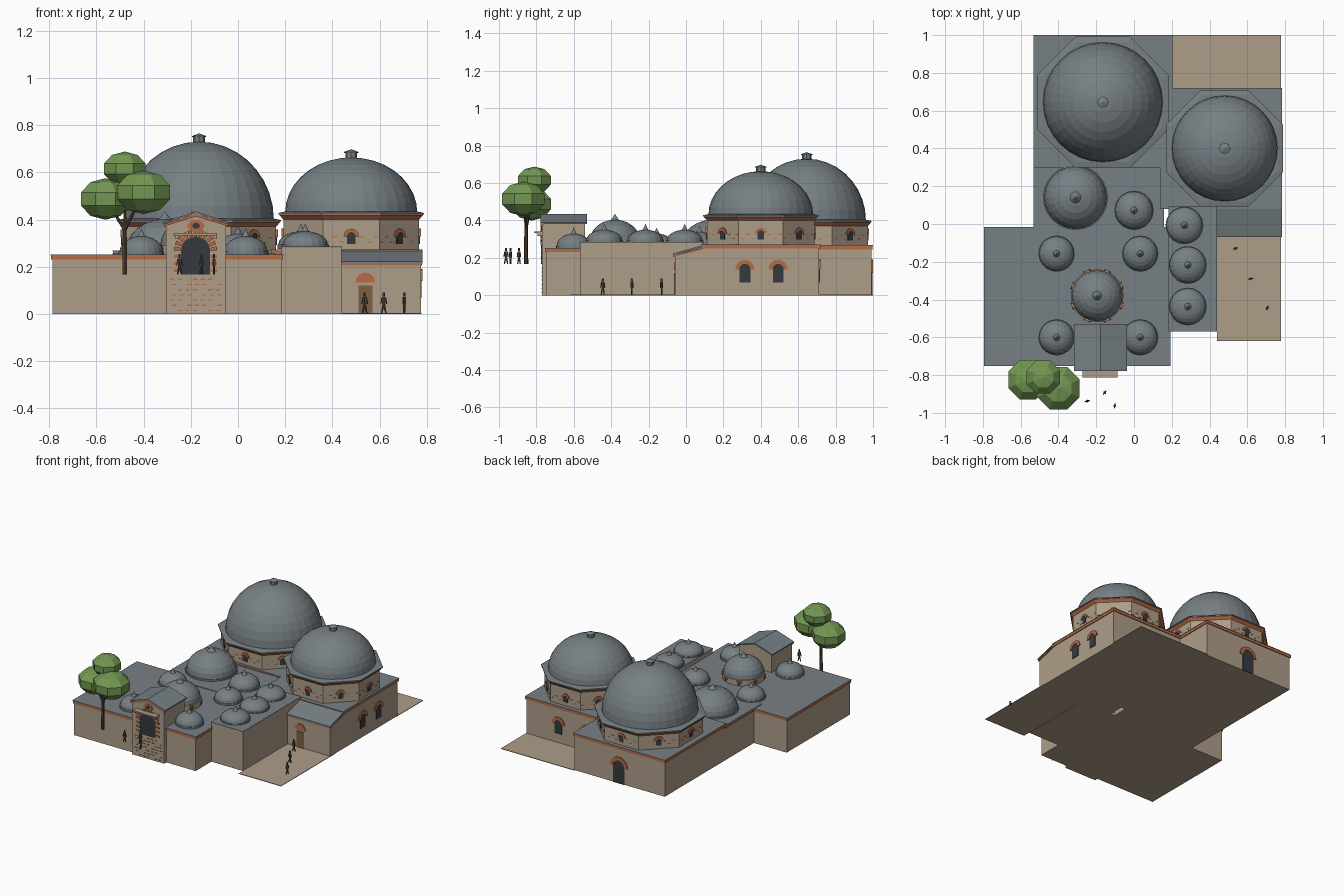
import bpy, bmesh, math
from math import pi, cos, sin
from mathutils import Vector, Matrix

if "Cube" in bpy.data.objects:
    bpy.data.objects.remove(bpy.data.objects["Cube"])


def mat(name, r, g, b):
    m = bpy.data.materials.new(name)
    m.diffuse_color = (r, g, b, 1)
    m.use_nodes = True
    m.node_tree.nodes["Principled BSDF"].inputs["Base Color"].default_value = m.diffuse_color
    return m


STONE = mat("tan stone", 0.42, 0.34, 0.25)
LEAD = mat("grey lead", 0.185, 0.215, 0.23)
BRICK = mat("orange brick", 0.47, 0.145, 0.06)
DARK = mat("dark opening", 0.035, 0.042, 0.05)
WOOD = mat("brown door", 0.2, 0.115, 0.06)
BARK = mat("bark", 0.085, 0.05, 0.03)
LEAF = mat("leaf green", 0.17, 0.31, 0.085)
CLOTH = mat("dark cloth", 0.09, 0.075, 0.06)


def add(name, bm, material, matrix=None):
    if matrix:
        bm.transform(matrix)
    bmesh.ops.recalc_face_normals(bm, faces=bm.faces)
    me = bpy.data.meshes.new(name)
    bm.to_mesh(me)
    bm.free()
    me.materials.append(material)
    ob = bpy.data.objects.new(name, me)
    bpy.context.collection.objects.link(ob)
    return ob


def box(name, x0, x1, y0, y1, z0, z1, material, matrix=None):
    bm = bmesh.new()
    bmesh.ops.create_cube(bm, size=1)
    for v in bm.verts:
        v.co = ((x0 + x1) / 2 + v.co.x * (x1 - x0), (y0 + y1) / 2 + v.co.y * (y1 - y0),
                (z0 + z1) / 2 + v.co.z * (z1 - z0))
    return add(name, bm, material, matrix)


def prism(name, pts, y0, y1, material, matrix=None):
    """Outline in x, z pushed from y0 to y1."""
    bm = bmesh.new()
    f = bm.faces.new([bm.verts.new((x, y0, z)) for x, z in pts])
    r = bmesh.ops.extrude_face_region(bm, geom=[f])
    bmesh.ops.translate(bm, vec=(0, y1 - y0, 0), verts=[v for v in r["geom"] if isinstance(v, bmesh.types.BMVert)])
    return add(name, bm, material, matrix)


def lathe(name, profile, x, y, n, material, turn=0.0):
    """Spin (radius, z) points about a vertical axis at x, y."""
    bm = bmesh.new()
    rings = []
    for r, z in profile:
        k = 1 if r < 1e-5 else n
        rings.append([bm.verts.new((x + r * cos(turn + 2 * pi * i / n), y + r * sin(turn + 2 * pi * i / n), z))
                      for i in range(k)])
    for a, b in zip(rings, rings[1:]):
        for i in range(n):
            q = [a[i % len(a)], a[(i + 1) % len(a)], b[(i + 1) % len(b)], b[i % len(b)]]
            bm.faces.new(list(dict.fromkeys(q)))
    if len(rings[0]) > 1:
        bm.faces.new(rings[0])
    if len(rings[-1]) > 1:
        bm.faces.new(rings[-1])
    return add(name, bm, material)


def rod(name, a, b, r0, r1, material, n=6):
    a, b = Vector(a), Vector(b)
    bm = bmesh.new()
    bmesh.ops.create_cone(bm, cap_ends=True, segments=n, radius1=r0, radius2=r1, depth=(b - a).length)
    q = (b - a).to_track_quat('Z', 'Y').to_matrix().to_4x4()
    return add(name, bm, material, Matrix.Translation((a + b) / 2) @ q)


def wall(x, y, z, angle):
    """Frame on a wall: local -y points out; angle 0 faces the front."""
    return Matrix.Translation((x, y, z)) @ Matrix.Rotation(angle, 4, 'Z')


def arch(name, m, w, h, ring, stones=1, panel=DARK):
    """Round-topped panel with a brick arch over it."""
    r = w / 2
    arc = [(r * cos(pi * i / 10), h - r + r * sin(pi * i / 10)) for i in range(11)]
    prism(name + "_panel", [(-r, 0)] + [(r, 0)] + arc, -0.004, 0.002, panel, m)
    gap = 0.0 if stones == 1 else 0.35 * pi / stones
    for s in range(stones):
        a0, a1 = pi * s / stones + gap / 2, pi * (s + 1) / stones - gap / 2
        k = 10 if stones == 1 else 2
        ang = [a0 + (a1 - a0) * i / k for i in range(k + 1)]
        pts = [(rad * cos(a), h - r + rad * sin(a)) for rad, seq in ((r, ang), (r + ring, ang[::-1])) for a in seq]
        prism(name + "_brick_arch", pts, -0.007, 0.002, BRICK, m)


def block(name, x0, x1, y0, y1, h, cornice=True):
    t = 0.018 if cornice else 0.0
    box(name + "_walls", x0, x1, y0, y1, 0, h - t - 0.004, STONE)
    if cornice:
        o = 0.006
        box(name + "_cornice", x0 - o, x1 + o, y0 - o, y1 + o, h - t - 0.004, h - 0.004, BRICK)
    o = 0.008 if cornice else 0.002
    box(name + "_roof", x0 - o, x1 + o, y0 - o, y1 + o, h - 0.004, h, LEAD)


# Building blocks
block("left_hall", -0.787, 0.184, -0.745, -0.025, 0.252)
block("middle_hall", -0.525, 0.15, -0.1, 0.31, 0.256)
block("side_hall", 0.184, 0.438, -0.567, 0.09, 0.286, False)
block("back_hall", -0.525, 0.195, 0.308, 0.992, 0.268)
block("right_hall", 0.145, 0.775, 0.088, 0.712, 0.272)

# Paved yards
box("front_yard", 0.44, 0.778, -0.62, 0.0, 0, 0.004, STONE)
box("back_yard", 0.195, 0.778, 0.7, 1.0, 0, 0.004, STONE)

# Lean-to entrance beside the right hall (profile in y, z turned to face x)
turn = Matrix.Rotation(pi / 2, 4, 'Z')
prism("lean_to_walls", [(-0.06, 0), (0.1, 0), (0.1, 0.255), (-0.06, 0.21)], -0.775, -0.43, STONE, turn)
prism("lean_to_cornice", [(-0.066, 0.205), (0.1, 0.248), (0.1, 0.256), (-0.066, 0.214)], -0.781, -0.43, BRICK, turn)
prism("lean_to_roof", [(-0.07, 0.213), (0.09, 0.258), (0.09, 0.268), (-0.07, 0.223)], -0.783, -0.435, LEAD, turn)
m = wall(0.54, -0.06, 0, 0)
box("lean_to_door", -0.03, 0.03, -0.004, 0.002, 0, 0.12, WOOD, m)
prism("lean_to_door_arch", [(0.042 * cos(pi * i / 8), 0.133 + 0.042 * sin(pi * i / 8)) for i in range(9)],
      -0.005, 0.002, BRICK, m)


# Great domes on octagonal drums
def great_dome(name, x, y, apothem, z0, z1, r, top):
    c = 1 / cos(pi / 8)
    body, rim = (apothem - 0.02), apothem
    lathe(name + "_drum", [(body * c, z0), (body * c, z1 - 0.03)], x, y, 8, STONE, pi / 8)
    lathe(name + "_drum_cornice", [(body * c, z1 - 0.03), ((rim - 0.004) * c, z1 - 0.012),
                                   ((rim - 0.004) * c, z1 - 0.008)], x, y, 8, BRICK, pi / 8)
    lathe(name + "_drum_roof", [(rim * c, z1 - 0.008), (rim * c, z1 - 0.002), (r * c, z1 + 0.004)], x, y, 8, LEAD, pi / 8)
    lathe(name, [(r * cos(pi / 2 * i / 9), z1 + (top - z1) * sin(pi / 2 * i / 9)) for i in range(10)], x, y, 32, LEAD)
    lathe(name + "_lantern", [(0.025, top - 0.01), (0.025, top + 0.02), (0.03, top + 0.02), (0.03, top + 0.024),
                              (0, top + 0.035)], x, y, 8, LEAD)
    for k in range(8):
        a = k * pi / 4
        wm = wall(x + body * sin(a), y - body * cos(a), z0 + 0.025, a)
        arch(name + "_drum_window", wm, 0.036, 0.05, 0.014)
        # scattered brick courses
        for j in range(6):
            u = (-0.1, -0.07, -0.04, 0.045, 0.075, 0.105)[j]
            box(name + "_drum_brick", u - 0.009, u + 0.009, -0.002, 0.002, 0.006 + 0.02 * (j % 2), 0.01 + 0.02 * (j % 2),
                BRICK, wm)


great_dome("big_dome", -0.165, 0.645, 0.347, 0.268, 0.4, 0.317, 0.73)
great_dome("second_dome", 0.48, 0.4, 0.308, 0.272, 0.43, 0.28, 0.663)


# Small domes with pointed finials
def small_dome(x, y, r, z, base, h, n=20):
    lathe("small_dome_base", [(r, z - 0.01), (r, z + base)], x, y, n, STONE if base > 0.02 else LEAD)
    t = z + base + h
    lathe("small_dome", [(r * 0.96 * cos(pi / 2 * i / 6), z + base + h * sin(pi / 2 * i / 6)) for i in range(7)],
          x, y, n, LEAD)
    f = 0.17 * r + 0.006
    lathe("small_dome_finial", [(f, t - 0.008), (f * 0.5, t + 0.008), (0, t + 0.032)], x, y, 10, LEAD)


small_dome(-0.31, 0.14, 0.172, 0.256, 0.012, 0.135, 24)
small_dome(-0.195, -0.38, 0.14, 0.252, 0.04, 0.112, 24)
small_dome(0.0, 0.072, 0.104, 0.256, 0.012, 0.072)
for x, y in ((-0.41, -0.157), (0.033, -0.157), (-0.41, -0.6), (0.033, -0.6)):
    small_dome(x, y, 0.096, 0.252, 0.012, 0.066)
for x, y in ((0.267, -0.007), (0.285, -0.217), (0.285, -0.437)):
    small_dome(x, y, 0.1, 0.286, 0.008, 0.056)
for k in range(8):
    a = k * pi / 4 + pi / 8
    arch("middle_dome_window", wall(-0.195 + 0.138 * sin(a), -0.38 - 0.138 * cos(a), 0.256, a), 0.02, 0.026, 0.008)

# Entrance portal with a gable roof
PX, PY = -0.178, -0.77
prism("portal_walls", [(PX - 0.128, 0), (PX + 0.128, 0), (PX + 0.128, 0.385), (PX, 0.425), (PX - 0.128, 0.385)],
      PY, -0.54, STONE)
for s in (-1, 1):
    prism("portal_roof", [(PX, 0.425), (PX + s * 0.14, 0.381), (PX + s * 0.14, 0.389), (PX, 0.434)], PY - 0.008, -0.53, LEAD)
    prism("portal_gable_trim", [(PX, 0.413), (PX + s * 0.136, 0.371), (PX + s * 0.136, 0.381), (PX, 0.425)],
          PY - 0.007, PY + 0.01, BRICK)
    box("portal_hood_bracket", PX + s * 0.08 - 0.006, PX + s * 0.08 + 0.006, PY - 0.025, PY, 0.318, 0.332, STONE)
front = wall(PX - 0.002, PY, 0.167, 0)
arch("portal_door", front, 0.124, 0.16, 0.03, 11)
for s in (-1, 1):
    for j in range(3):
        z = 0.01 + j * 0.03
        box("portal_jamb_brick", s * 0.078 - 0.014, s * 0.078 + 0.014, -0.005, 0.002, z, z + 0.013, BRICK, front)
box("portal_hood", PX - 0.095, PX + 0.09, PY - 0.042, PY, 0.332, 0.342, STONE)
for nm, a, b, d, c in (("surround", 0.036, 0.024, 0.005, BRICK), ("opening", 0.016, 0.012, 0.007, DARK)):
    prism("portal_oculus_" + nm, [(PX + a * cos(pi * i / 8), 0.373 + b * sin(pi * i / 8)) for i in range(16)],
          PY - d, PY + 0.002, c)
for row in range(7):
    for j in range(7):
        if (row * 3 + j * 5) % 4:
            u = PX - 0.1 + j * 0.032 + 0.008 * (row % 2)
            z = 0.012 + row * 0.022
            box("portal_brick", u - 0.009, u + 0.009, PY - 0.003, PY + 0.002, z, z + 0.005, BRICK)

# Wall windows and rear doorway
for y in (0.315, 0.493):
    arch("right_window", wall(0.775, y, 0.068, pi / 2), 0.058, 0.1, 0.022)
for x in (0.52, 0.3):
    arch("rear_window", wall(x, 0.712, 0.068, pi), 0.058, 0.1, 0.022)
arch("rear_door", wall(-0.16, 0.992, 0.0, pi), 0.09, 0.165, 0.025)

# Tree
trunk = Vector((-0.48, -0.855, 0.167))
fork = trunk + Vector((0, 0, 0.2))
rod("tree_trunk", trunk, fork, 0.012, 0.009, BARK)
for c, r, rz in (((-0.48, -0.81, 0.615), 0.1, 0.073), ((-0.562, -0.825, 0.487), 0.118, 0.088),
                 ((-0.4, -0.87, 0.515), 0.128, 0.092)):
    rod("tree_branch", fork - Vector((0, 0, 0.01)), c, 0.008, 0.004, BARK)
    bm = bmesh.new()
    bmesh.ops.create_uvsphere(bm, u_segments=8, v_segments=5, radius=1)
    add("tree_crown", bm, LEAF, Matrix.Translation(c) @ Matrix.Diagonal((r, r, rz, 1)) @ Matrix.Rotation(pi / 8, 4, 'Z'))


# Visitors
def person(x, y, z, angle):
    c, s = cos(angle), sin(angle)
    for k in (-1, 1):
        rod("person_leg", (x + k * 0.009 * c, y + k * 0.009 * s, z), (x, y, z + 0.04), 0.003, 0.005, CLOTH)
        rod("person_arm", (x + k * 0.013 * c, y + k * 0.013 * s, z + 0.038), (x + k * 0.007 * c, y + k * 0.007 * s, z + 0.066),
            0.002, 0.003, CLOTH)
    rod("person_body", (x, y, z + 0.036), (x, y, z + 0.068), 0.008, 0.008, CLOTH)
    rod("person_head", (x, y, z + 0.07), (x, y, z + 0.086), 0.006, 0.005, CLOTH)


for x, y, z, a in ((0.537, -0.13, 0.004, 0.2), (0.618, -0.29, 0.004, 0.1), (0.705, -0.445, 0.004, 1.2),
                   (-0.248, -0.938, 0.167, 0.3), (-0.155, -0.893, 0.167, 0.9), (-0.102, -0.962, 0.167, 1.4)):
    person(x, y, z, a)
